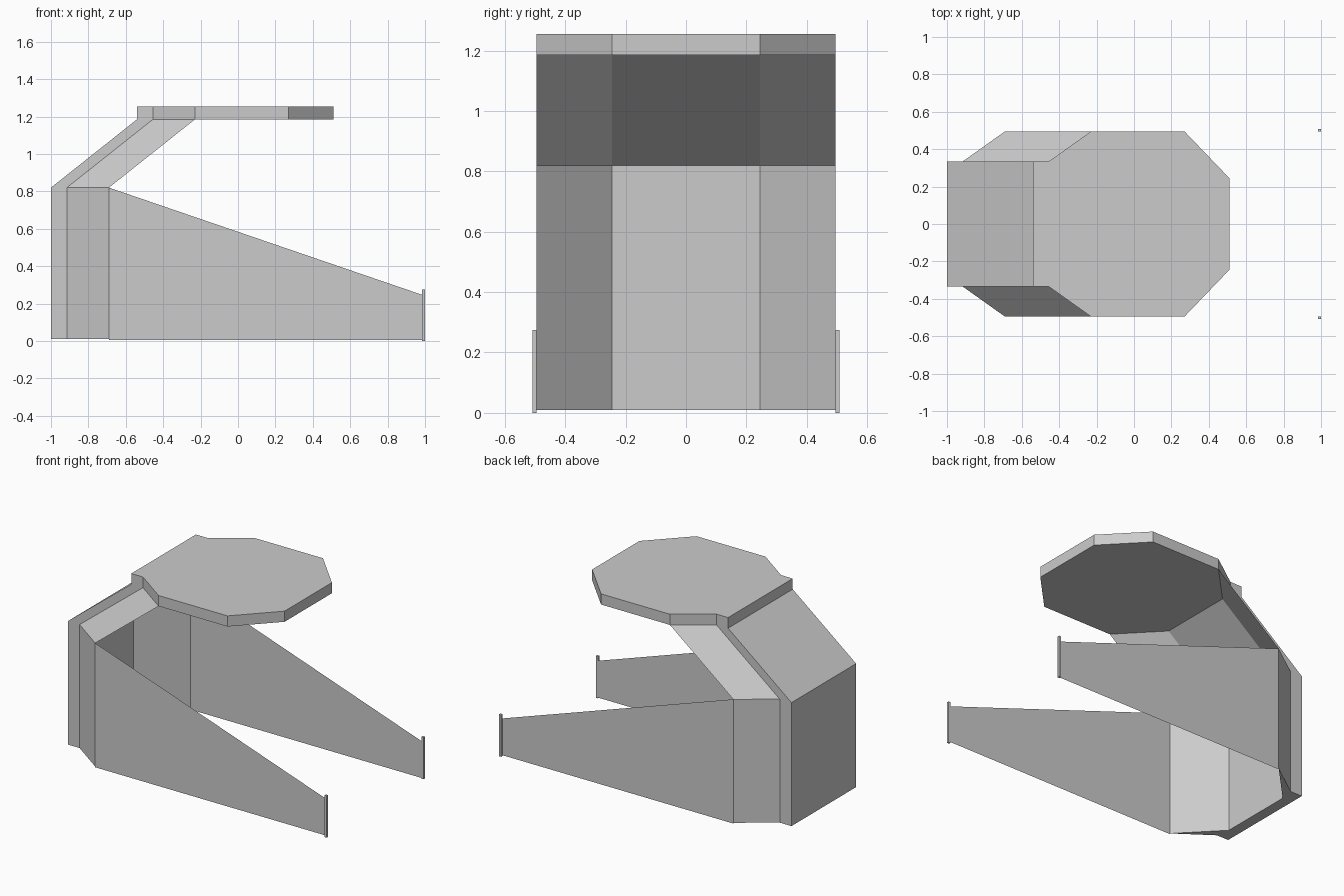
import bpy
import bmesh

# Remove the default cube
cube = bpy.data.objects.get("Cube")
if cube:
    bpy.data.objects.remove(cube, do_unlink=True)

# Single flat grey
grey = bpy.data.materials.new("plain_grey")
grey.use_nodes = True
grey.diffuse_color = (0.6, 0.6, 0.6, 1)
bsdf = next(n for n in grey.node_tree.nodes if n.type == 'BSDF_PRINCIPLED')
bsdf.inputs["Base Color"].default_value = (0.6, 0.6, 0.6, 1)

HALF = 0.495     # half width of the shelter
LEAN = 0.46      # forward shift of the leaning upper back
BASE, KNEE, EAVES, TOP = 0.01, 0.82, 1.185, 1.255


def finish(bm, name, fix_normals=True):
    if fix_normals:
        bmesh.ops.recalc_face_normals(bm, faces=bm.faces)
    mesh = bpy.data.meshes.new(name)
    bm.to_mesh(mesh)
    bm.free()
    mesh.materials.append(grey)
    obj = bpy.data.objects.new(name, mesh)
    bpy.context.collection.objects.link(obj)
    return obj


def mirrored(half):
    """Close a half outline across the y = 0 plane."""
    return half + [(x, -y) for x, y in reversed(half)]


def loft(name, outline, levels):
    """Stack the outline at each (x shift, height) and join the rings."""
    bm = bmesh.new()
    rings = [[bm.verts.new((x + dx, y, z)) for x, y in outline] for dx, z in levels]
    n = len(outline)
    for low, high in zip(rings, rings[1:]):
        for i in range(n):
            j = (i + 1) % n
            bm.faces.new((low[i], low[j], high[j], high[i]))
    bm.faces.new(rings[0])
    bm.faces.new(rings[-1])
    return finish(bm, name)


# Faceted back wall, upright then leaning forward
shoulder = [(-1.0, -0.335), (-0.915, -0.335), (-0.69, -HALF)]
back_half = shoulder + [(-0.93, -0.245)]
loft("back_wall", mirrored(back_half), [(0, BASE), (0, KNEE), (LEAN, EAVES)])

# Flat roof slab with clipped front corners
roof_half = [(x + LEAN, y) for x, y in shoulder] + [(0.27, -HALF), (0.51, -0.245)]
loft("roof", mirrored(roof_half), [(0, EAVES), (0, TOP)])

# Tapering sheet side walls, each with a slim end post
for side, s in (("right", -1), ("left", 1)):
    bm = bmesh.new()
    corners = [(-0.69, 0.005), (0.99, 0.005), (0.99, 0.245), (-0.69, KNEE)]
    if s > 0:
        corners.reverse()
    bm.faces.new([bm.verts.new((x, s * HALF, z)) for x, z in corners])
    finish(bm, side + "_side_wall", fix_normals=False)

    bm = bmesh.new()
    bmesh.ops.create_cube(bm, size=1)
    for v in bm.verts:
        v.co.x = 0.9925 + v.co.x * 0.015
        v.co.y = s * 0.502 + v.co.y * 0.014
        v.co.z = (v.co.z + 0.5) * 0.275
    finish(bm, side + "_end_post")
